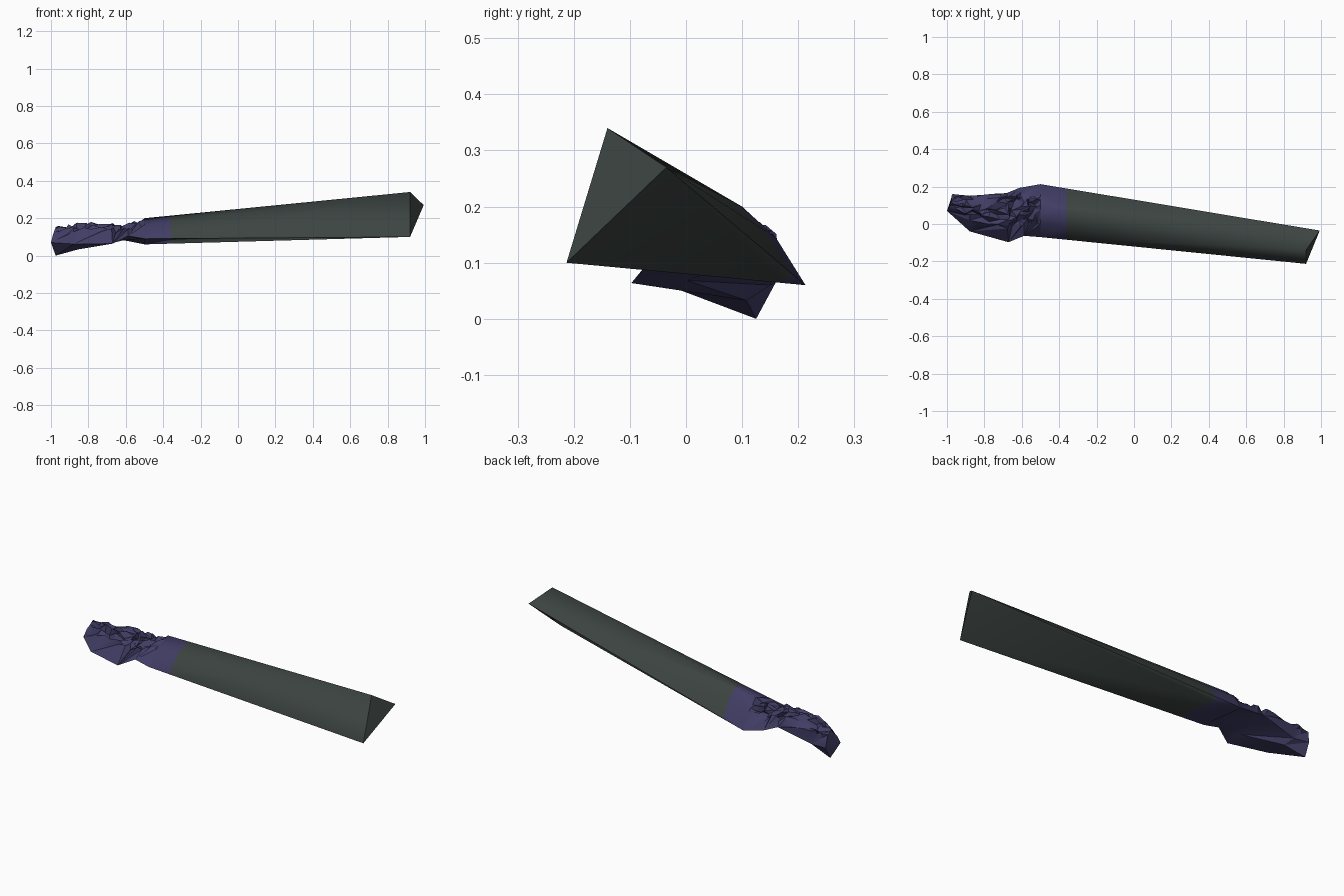
import bpy, bmesh, math, random
from mathutils import Vector

random.seed(4)
cube = bpy.data.objects.get("Cube")
if cube:
    bpy.data.objects.remove(cube)


def material(name, colour):
    m = bpy.data.materials.new(name)
    m.use_nodes = True
    m.diffuse_color = (*colour, 1)
    m.node_tree.nodes["Principled BSDF"].inputs["Base Color"].default_value = (*colour, 1)
    return m


GREEN = material("dark green grey", (0.045, 0.058, 0.054))
BLUE = material("dark indigo", (0.052, 0.047, 0.13))


def finish(bm, name, mats, angle):
    bmesh.ops.recalc_face_normals(bm, faces=bm.faces)
    mesh = bpy.data.meshes.new(name)
    bm.to_mesh(mesh)
    bm.free()
    for m in mats:
        mesh.materials.append(m)
    ob = bpy.data.objects.new(name, mesh)
    bpy.context.collection.objects.link(ob)
    bpy.ops.object.select_all(action="DESELECT")
    ob.select_set(True)
    bpy.context.view_layer.objects.active = ob
    bpy.ops.object.shade_smooth_by_angle(angle=math.radians(angle))
    return ob


# Section rings: front low, front up, top, back up, back low, under
collar = [Vector((-0.5, y, z)) for y, z in
          [(-.07, .09), (.0, .165), (.1, .2), (.16, .145), (.213, .06), (.08, .085)]]
blade_end = [Vector(p) for p in [(.92, -.213, .1), (.92, -.14, .34), (.993, -.035, .27)]]

# Long twisted blade, with an indigo sleeve at its root
bm = bmesh.new()
for p in collar + blade_end:
    bm.verts.new(p)
hull = bmesh.ops.convex_hull(bm, input=bm.verts)
loose = [v for v in bm.verts if not v.link_faces]
bmesh.ops.delete(bm, geom=loose, context="VERTS")
bmesh.ops.bisect_plane(bm, geom=bm.verts[:] + bm.edges[:] + bm.faces[:],
                       plane_co=(-.36, 0, 0), plane_no=(1, 0, 0))
for f in bm.faces:
    f.material_index = int(f.calc_center_median().x < -.36)
root_cap = [f for f in bm.faces if all(v.co.x < -.49 for v in f.verts)]
bmesh.ops.delete(bm, geom=root_cap, context="FACES")
finish(bm, "blade", [GREEN, BLUE], 60)

# Crumpled root, lofted through the rings
rings = [
    [Vector(p) for p in [(-1, .07, .07), (-.99, .085, .11), (-.975, .12, .152),
                         (-.975, .15, .13), (-.97, .16, .065), (-.975, .125, 0)]],
    [Vector((-.87, y, z)) for y, z in
     [(-.03, .075), (.03, .14), (.08, .175), (.15, .15), (.16, .08), (.1, .03)]],
    [Vector((-.68, y, z)) for y, z in
     [(-.09, .08), (-.03, .14), (.06, .175), (.15, .155), (.175, .1), (.0, .085)]],
    [Vector((-.6, y, z)) for y, z in
     [(-.065, .1), (.0, .15), (.08, .165), (.16, .15), (.19, .1), (.05, .1)]],
    collar]
bm = bmesh.new()
loops = [[bm.verts.new(p) for p in ring] for ring in rings]
bm.faces.new(loops[0])
upper = set()
for a, b in zip(loops, loops[1:]):
    for i in range(6):
        j = (i + 1) % 6
        for tri in ((a[i], a[j], b[j]), (a[i], b[j], b[i])):
            face = bm.faces.new(tri)
            if i in (1, 2):
                upper.update(face.edges)

# Fold the upper skin into creases
fixed = set(bm.verts)
bmesh.ops.subdivide_edges(bm, edges=list(upper), cuts=3, use_grid_fill=True)
bmesh.ops.triangulate(bm, faces=bm.faces)
for v in bm.verts:
    if v not in fixed and -.96 < v.co.x < -.5:
        s = random.uniform
        v.co += Vector((s(-.015, .015), s(-.012, .012), s(-.028, .01)))
finish(bm, "crumpled_root", [BLUE], 30)
